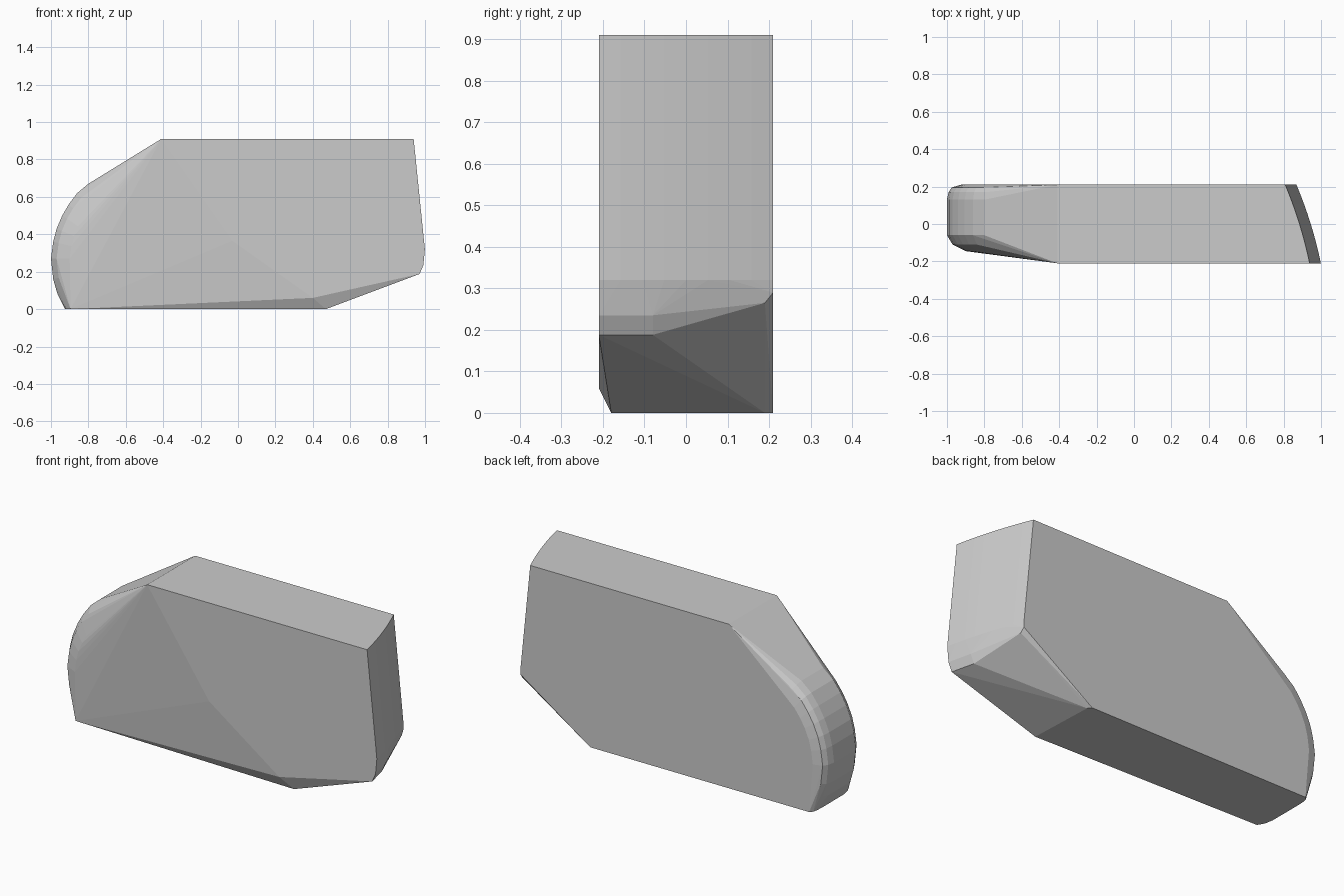
import bpy, bmesh, math

if "Cube" in bpy.data.objects:
    bpy.data.objects.remove(bpy.data.objects["Cube"])

pts = []

# rounded left end: one side profile, pulled inward towards both side faces
profile = [(-0.75, .70), (-0.80, .67), (-0.86, .62), (-0.905, .56), (-0.94, .50), (-0.97, .43),
           (-0.988, .36), (-1.0, .27), (-0.988, .16), (-0.965, .08), (-0.925, 0)]
rings = [(-0.145, .10), (-0.11, .03), (-0.06, 0), (0.13, 0), (0.17, .008), (0.195, .025), (0.21, .075)]
cx, cz = -0.6, .27
for y, inset in rings:
    s = 1 - inset / 0.4
    for x, z in profile:
        nz = 0 if z == 0 else cz + (z - cz) * s
        nx = x + inset * 0.3 if z == 0 else cx + (x - cx) * s
        pts.append((nx, y, nz))
pts += [(-0.78, -0.145, 0), (-0.905, 0.205, 0)]

# flat top corners on the left
pts += [(-0.41, y, .91) for y in (-0.21, 0.21)]

# leaning, slightly curved right end
def end_x(y):
    return 0.945 - 0.31 * y - 0.25 * y * y

for i in range(9):
    y = -0.21 + 0.42 * i / 8
    pts += [(end_x(y) - .06, y, .91), (end_x(y), y, .32)]
for y in (-0.21, -0.08):
    pts += [(end_x(y) - .008, y, .235), (end_x(y) - .028, y, .188)]
pts += [(end_x(.19) - .005, .19, .265), (end_x(.21), .21, .29)]

# chamfered underside and front face bend
pts += [(0.40, -0.21, .06), (-0.03, -0.21, .365), (0.47, -0.18, 0),
        (0.455, 0.19, 0), (0.44, 0.21, 0)]

# wrap everything in one faceted convex body
bm = bmesh.new()
for p in pts:
    bm.verts.new(p)
res = bmesh.ops.convex_hull(bm, input=bm.verts[:])
loose = [v for v in bm.verts if not v.link_faces]
bmesh.ops.delete(bm, geom=loose, context='VERTS')
bmesh.ops.dissolve_limit(bm, angle_limit=math.radians(0.5), verts=bm.verts[:], edges=bm.edges[:])
bmesh.ops.recalc_face_normals(bm, faces=bm.faces[:])
mesh = bpy.data.meshes.new("faceted_block")
bm.to_mesh(mesh)
bm.free()
obj = bpy.data.objects.new("faceted_block", mesh)
bpy.context.collection.objects.link(obj)
